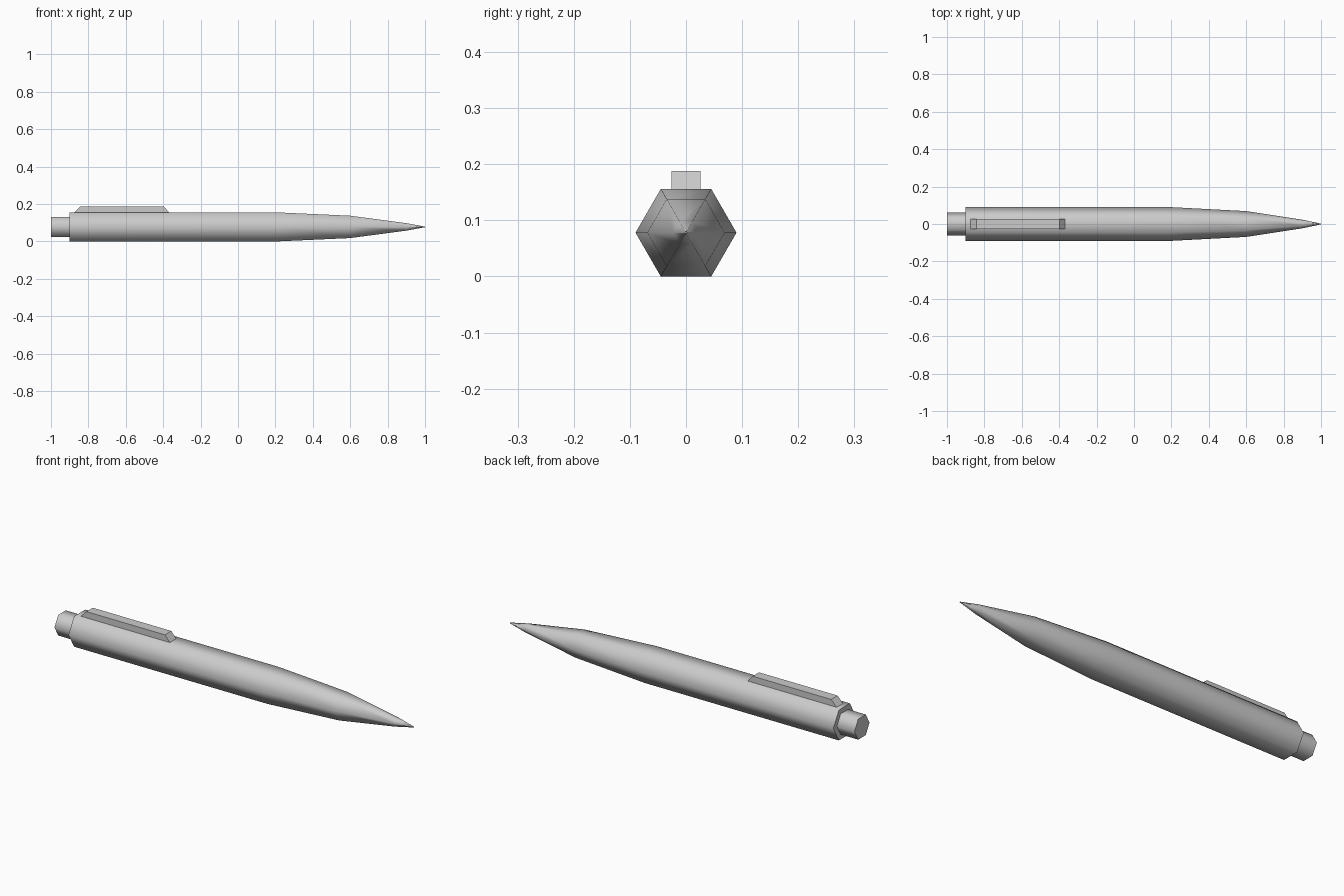
import bpy, bmesh
from math import cos, sin, pi

cube = bpy.data.objects.get("Cube")
if cube:
    bpy.data.objects.remove(cube)

AXIS_Z = 0.078
SIDES = 6


def material(name, value):
    mat = bpy.data.materials.new(name)
    mat.use_nodes = True
    colour = (value, value, value, 1)
    mat.diffuse_color = colour
    mat.node_tree.nodes["Principled BSDF"].inputs["Base Color"].default_value = colour
    return mat


def finish(name, bm, mat):
    bmesh.ops.recalc_face_normals(bm, faces=bm.faces)
    mesh = bpy.data.meshes.new(name)
    bm.to_mesh(mesh)
    bm.free()
    mesh.materials.append(mat)
    obj = bpy.data.objects.new(name, mesh)
    bpy.context.collection.objects.link(obj)
    return obj


def hex_rod(name, profile, mat):
    """Loft hexagonal rings along x; smooth sides, crisp flat end caps."""
    bm = bmesh.new()
    rings = [[bm.verts.new((x, r * cos(2 * pi * i / SIDES),
                            AXIS_Z + r * sin(2 * pi * i / SIDES)))
              for i in range(SIDES)] for x, r in profile]
    for a, b in zip(rings, rings[1:]):
        for i in range(SIDES):
            j = (i + 1) % SIDES
            bm.faces.new((a[i], a[j], b[j], b[i])).smooth = True
    for ring in (rings[0], rings[-1]):
        cap = bm.faces.new(ring)
        for edge in cap.edges:
            edge.smooth = False
    return finish(name, bm, mat)


grey = material("grey plastic", 0.6)

# Barrel tapering to the writing point, and the push button behind it
hex_rod("barrel", [(-0.9, 0.09), (0.2, 0.09), (0.6, 0.069),
                   (0.9, 0.023), (1.0, 0.002)], grey)
hex_rod("push_button", [(-1.0, 0.061), (-0.89, 0.061)], grey)

# Pocket clip: a flat-shaded bar with sloped ends
bm = bmesh.new()
outline = [(-0.88, 0.15), (-0.364, 0.15), (-0.397, 0.188), (-0.843, 0.188)]
side = bm.faces.new([bm.verts.new((x, -0.026, z)) for x, z in outline])
out = bmesh.ops.extrude_face_region(bm, geom=[side])
bmesh.ops.translate(bm, vec=(0, 0.052, 0),
                    verts=[v for v in out["geom"] if isinstance(v, bmesh.types.BMVert)])
finish("pocket_clip", bm, grey)
